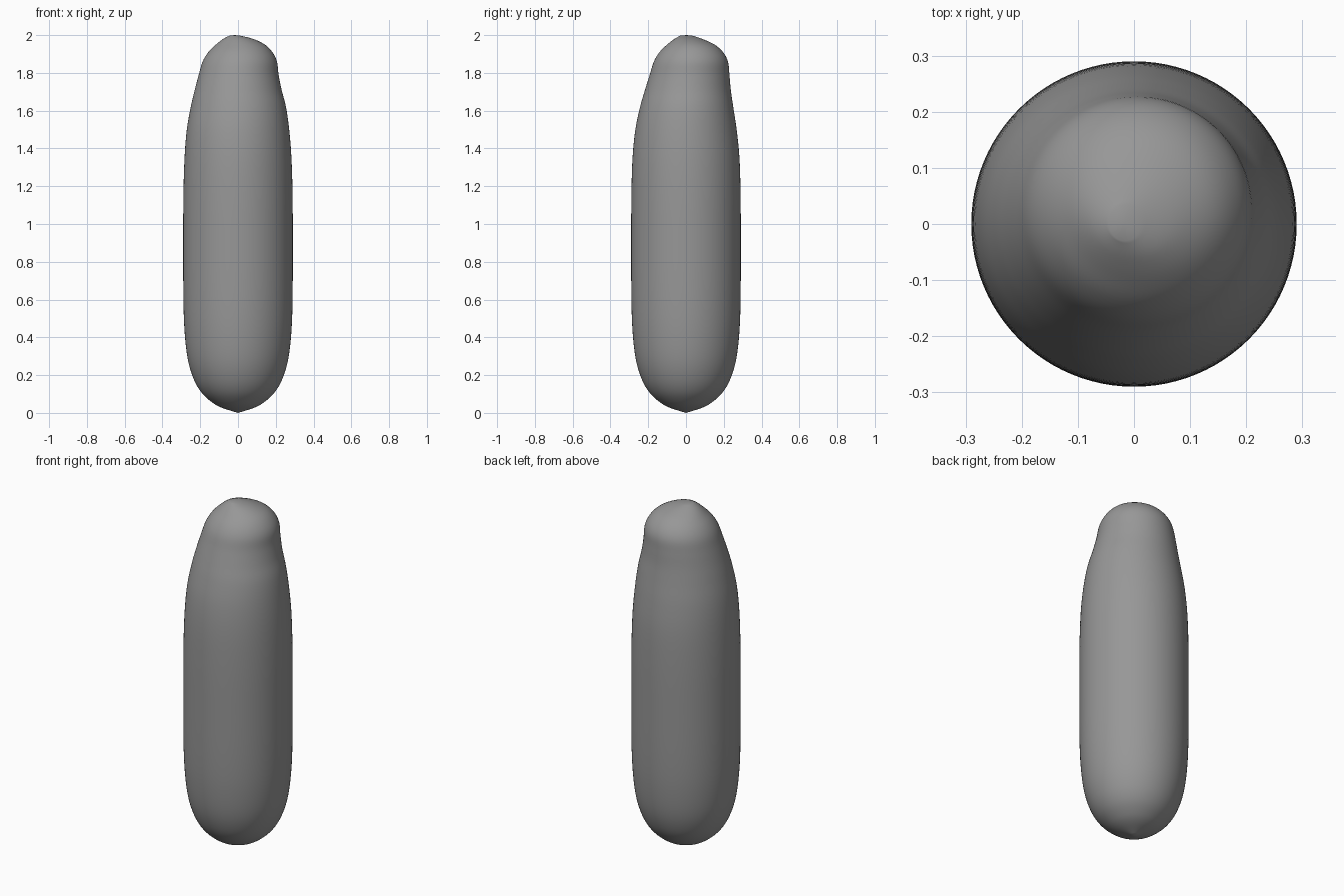
import bpy, bmesh, math

if "Cube" in bpy.data.objects:
    bpy.data.objects.remove(bpy.data.objects["Cube"])

# Cross-sections: z, x min, x max, y min, y max
SECTIONS = [
    (0.006, -0.02, 0.02, -0.02, 0.02),
    (0.03, -0.092, 0.092, -0.092, 0.092),
    (0.06, -0.143, 0.143, -0.143, 0.143),
    (0.11, -0.195, 0.195, -0.195, 0.195),
    (0.18, -0.235, 0.235, -0.235, 0.235),
    (0.28, -0.265, 0.265, -0.265, 0.265),
    (0.42, -0.282, 0.282, -0.282, 0.282),
    (0.60, -0.289, 0.289, -0.289, 0.289),
    (0.90, -0.29, 0.29, -0.29, 0.29),
    (1.15, -0.289, 0.289, -0.289, 0.289),
    (1.35, -0.283, 0.283, -0.283, 0.283),
    (1.50, -0.271, 0.271, -0.268, 0.268),
    (1.62, -0.250, 0.254, -0.243, 0.250),
    (1.71, -0.229, 0.231, -0.217, 0.237),
    (1.79, -0.208, 0.215, -0.192, 0.230),
    (1.86, -0.187, 0.206, -0.170, 0.222),
    (1.91, -0.157, 0.182, -0.140, 0.196),
    (1.95, -0.117, 0.142, -0.100, 0.151),
    (1.98, -0.078, 0.080, -0.061, 0.086),
    (1.997, -0.045, 0.012, -0.030, 0.034),
]
SEGMENTS, STEPS = 96, 5


def spline(p0, p1, p2, p3, t):
    return [0.5 * (2 * b + (c - a) * t + (2 * a - 5 * b + 4 * c - d) * t * t
                   + (3 * b - a - 3 * c + d) * t ** 3)
            for a, b, c, d in zip(p0, p1, p2, p3)]


# Smoothly interpolate between sections
last = len(SECTIONS) - 1
profile = []
for i in range(last):
    pts = [SECTIONS[min(max(i + k, 0), last)] for k in (-1, 0, 1, 2)]
    profile += [spline(*pts, s / STEPS) for s in range(STEPS)]
profile.append(SECTIONS[-1])

# Loft the rounded body with its offset top knob
bm = bmesh.new()
rings = []
for z, x0, x1, y0, y1 in profile:
    ring = []
    for k in range(SEGMENTS):
        a = 2 * math.pi * k / SEGMENTS
        ring.append(bm.verts.new(((x0 + x1) / 2 + (x1 - x0) / 2 * math.cos(a),
                                  (y0 + y1) / 2 + (y1 - y0) / 2 * math.sin(a), z)))
    rings.append(ring)
for lo, hi in zip(rings, rings[1:]):
    for k in range(SEGMENTS):
        n = (k + 1) % SEGMENTS
        bm.faces.new((lo[k], lo[n], hi[n], hi[k]))

# Close the bottom point and the top crown
for ring, tip in ((rings[0], (0, 0, 0)), (rings[-1], (-0.017, 0.002, 2))):
    v = bm.verts.new(tip)
    for k in range(SEGMENTS):
        bm.faces.new((ring[k], ring[(k + 1) % SEGMENTS], v))
bmesh.ops.recalc_face_normals(bm, faces=bm.faces)
for f in bm.faces:
    f.smooth = True

mesh = bpy.data.meshes.new("rounded_body")
bm.to_mesh(mesh)
bm.free()
body = bpy.data.objects.new("rounded_body", mesh)
bpy.context.collection.objects.link(body)

# Dark grey surface
mat = bpy.data.materials.new("dark_grey")
mat.diffuse_color = (0.31, 0.31, 0.31, 1)
mat.use_nodes = True
mat.node_tree.nodes["Principled BSDF"].inputs["Base Color"].default_value = mat.diffuse_color
mesh.materials.append(mat)
